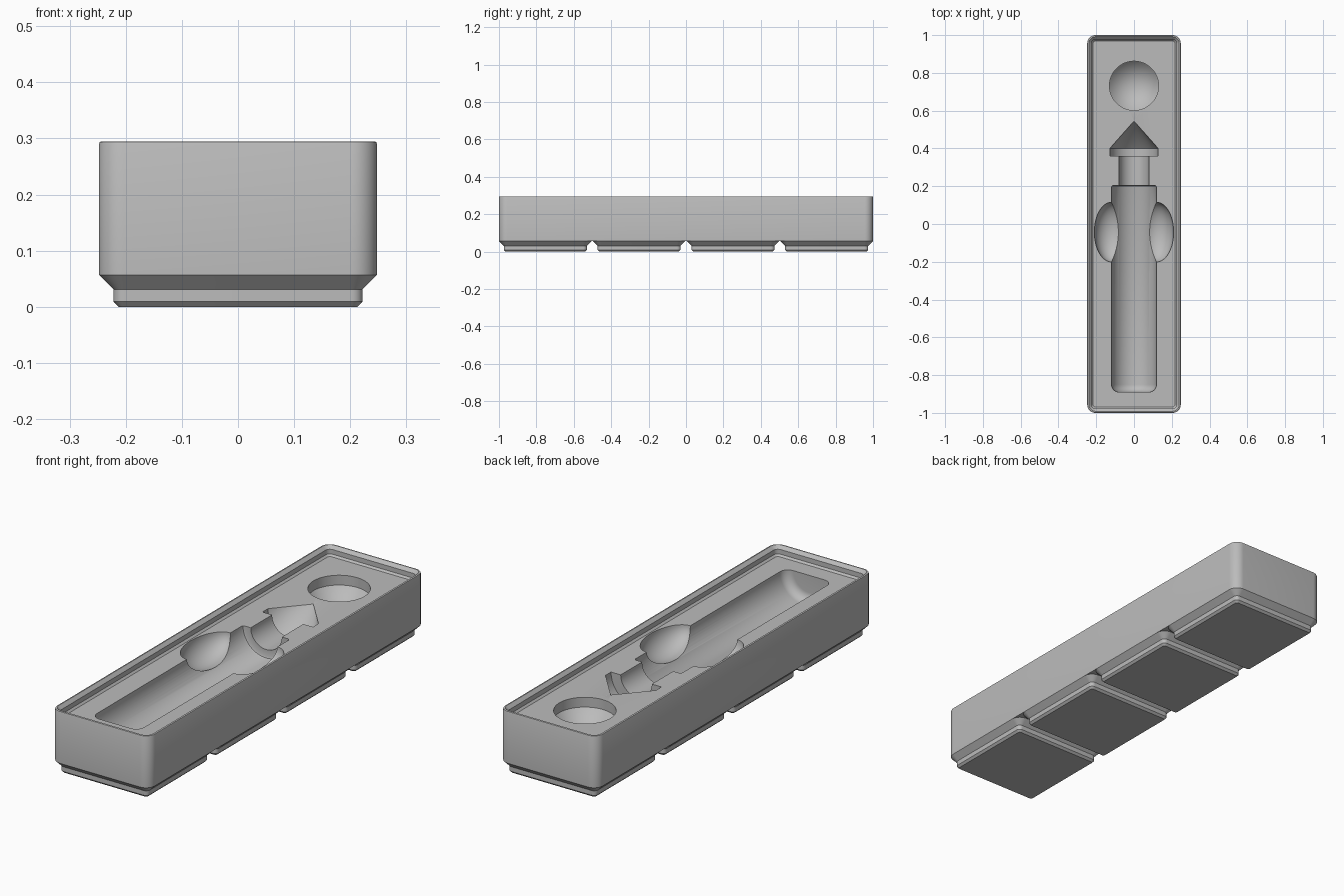
import bpy, bmesh, math
from mathutils import Matrix

old = bpy.data.objects.get("Cube")
if old:
    bpy.data.objects.remove(old, do_unlink=True)

S = 2 / 167.5          # one millimetre in scene units
CELL, PITCH, CORNER = 41.5, 42, 3.75
FLOOR = 21 * S

grey = bpy.data.materials.new("plain grey")
colour = (0.5, 0.5, 0.5, 1)
grey.diffuse_color = colour
grey.use_nodes = True
grey.node_tree.nodes["Principled BSDF"].inputs["Base Color"].default_value = colour


def add_object(name, bm):
    bmesh.ops.recalc_face_normals(bm, faces=bm.faces)
    mesh = bpy.data.meshes.new(name)
    bm.to_mesh(mesh)
    bm.free()
    mesh.materials.append(grey)
    obj = bpy.data.objects.new(name, mesh)
    bpy.context.collection.objects.link(obj)
    return obj


def rounded_rect(width, length, radius, z, steps=10):
    """Outline of a rounded rectangle at one height."""
    points = []
    for quarter, (sx, sy) in enumerate([(1, 1), (-1, 1), (-1, -1), (1, -1)]):
        for i in range(steps + 1):
            a = math.pi / 2 * (quarter + i / steps)
            points.append(((sx * (width / 2 - radius) + radius * math.cos(a)) * S,
                           (sy * (length / 2 - radius) + radius * math.sin(a)) * S,
                           z * S))
    return points


def loft(name, width, length, profile):
    """Stack rounded rectangles from (inset, height) pairs and cap both ends."""
    bm = bmesh.new()
    rings = [[bm.verts.new(p) for p in
              rounded_rect(width - 2 * d, length - 2 * d, CORNER - d, z)]
             for d, z in profile]
    for low, high in zip(rings, rings[1:]):
        for i in range(len(low)):
            j = (i + 1) % len(low)
            bm.faces.new((low[i], low[j], high[j], high[i]))
    bm.faces.new(rings[0])
    bm.faces.new(rings[-1])
    return add_object(name, bm)


def lathe(name, profile, matrix, steps=64):
    """Revolve (radius, height) pairs about z, then place the solid."""
    bm = bmesh.new()
    verts = [bm.verts.new((r, 0, h)) for r, h in profile]
    edges = [bm.edges.new(pair) for pair in zip(verts, verts[1:])]
    bmesh.ops.spin(bm, geom=verts + edges, cent=(0, 0, 0), axis=(0, 0, 1),
                   angle=2 * math.pi, steps=steps)
    bmesh.ops.remove_doubles(bm, verts=bm.verts, dist=0.0002)
    bm.transform(matrix)
    return add_object(name, bm)


def smooth(obj):
    bpy.ops.object.select_all(action="DESELECT")
    obj.select_set(True)
    bpy.context.view_layer.objects.active = obj
    bpy.ops.object.shade_smooth_by_angle(angle=math.radians(28))


# Block with a stacking lip around a solid floor
block = loft("tray_block", CELL, 3 * PITCH + CELL,
             [(0, 4.75), (0, 24.3), (0.12, 24.58), (0.4, 24.7), (0.7, 24.7),
              (1.9, 23.5), (1.9, 21.7), (2.6, 21)])

# Tool-shaped pocket: shaft, neck, collar and pointed tip
shaft, neck, head = 0.119, 0.079, 0.128
fillet = 0.04
tool = [(0, -0.89)]
for i in range(9):
    a = math.pi / 2 * i / 8
    tool.append((shaft - fillet + fillet * math.sin(a), -0.85 - fillet * math.cos(a)))
tool += [(shaft, 0.195), (shaft - 0.003, 0.202), (shaft - 0.01, 0.205), (neck, 0.205),
         (neck, 0.36), (head, 0.36), (head, 0.4), (0, 0.545)]
lying = Matrix.Translation((0, 0, FLOOR)) @ Matrix.Rotation(-math.pi / 2, 4, "X")
cutters = [lathe("tool_pocket_cutter", tool, lying)]

# Upright countersunk hole
cutters.append(lathe("round_hole_cutter",
                     [(0, -0.19), (0.13, -0.045), (0.13, 0.1), (0, 0.1)],
                     Matrix.Translation((0, 0.732, FLOOR))))

# Finger scoops on both sides of the shaft
for side, label in ((1, "left"), (-1, "right")):
    bm = bmesh.new()
    bmesh.ops.create_uvsphere(bm, u_segments=48, v_segments=32, radius=1)
    bm.transform(Matrix.Translation((side * 0.12, -0.043, FLOOR))
                 @ Matrix.Diagonal((0.09, 0.158, 0.094, 1)))
    cutters.append(add_object(label + "_scoop_cutter", bm))

for cutter in cutters:
    cutter.hide_render = True
    cut = block.modifiers.new(cutter.name, "BOOLEAN")
    cut.operation = "DIFFERENCE"
    cut.solver = "EXACT"
    cut.object = cutter

# Bake the cuts and drop the cutters
bpy.context.view_layer.update()
graph = bpy.context.evaluated_depsgraph_get()
baked = bpy.data.meshes.new_from_object(block.evaluated_get(graph))
block.modifiers.clear()
block.data = baked
for cutter in cutters:
    bpy.data.objects.remove(cutter, do_unlink=True)
smooth(block)

# Four stepped feet underneath
for i in range(4):
    foot = loft("foot_%d" % (i + 1), CELL, CELL,
                [(2.95, 0), (2.15, 0.8), (2.15, 2.6), (0, 4.75)])
    foot.location.y = (i - 1.5) * PITCH * S
    smooth(foot)
